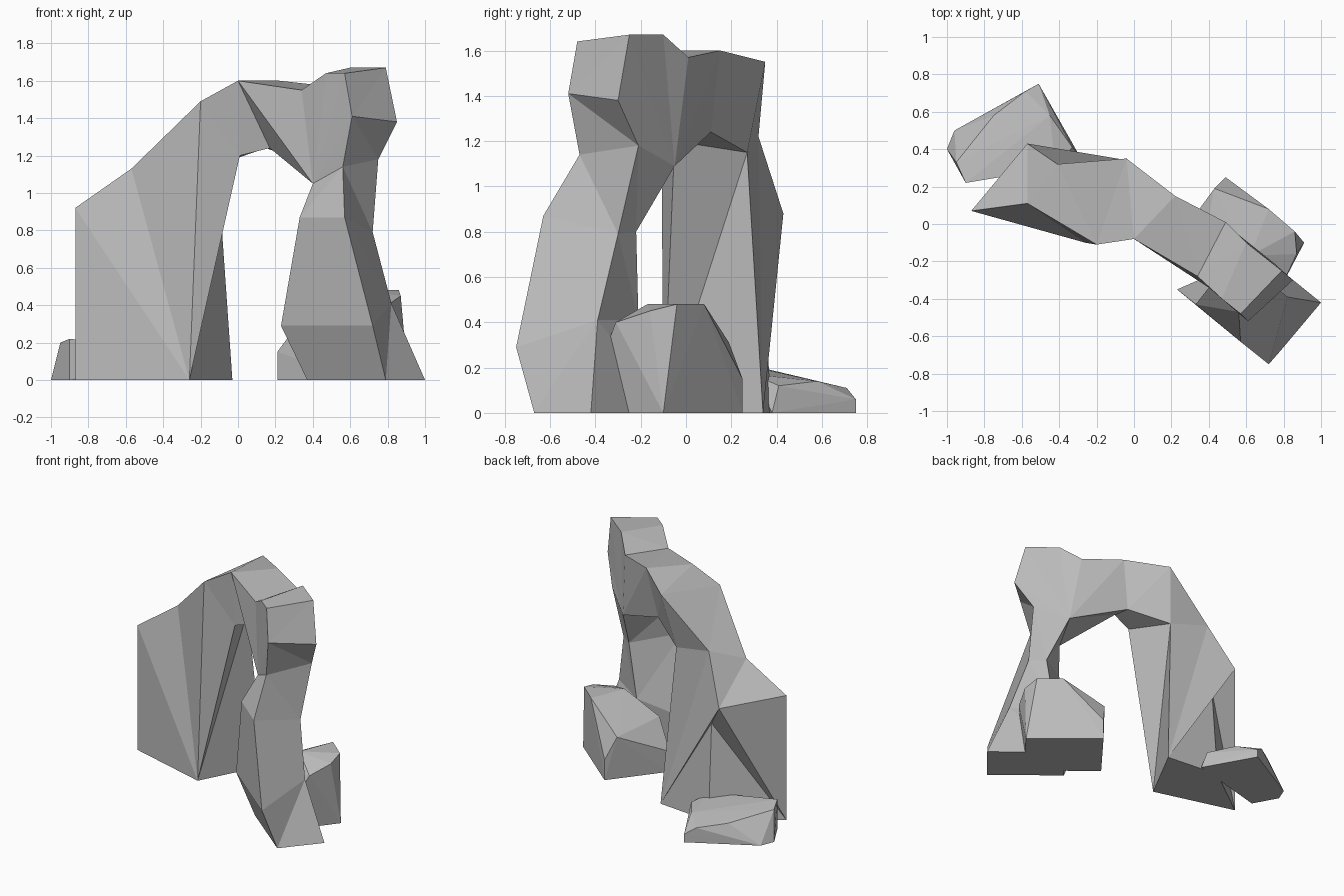
import bpy
import bmesh
from mathutils import Vector

# Remove the default cube only
default_cube = bpy.data.objects.get("Cube")
if default_cube:
    bpy.data.objects.remove(default_cube, do_unlink=True)

# Single stone colour
stone_grey = (0.5, 0.5, 0.5, 1.0)
stone = bpy.data.materials.new("stone_grey")
stone.use_nodes = True
stone.diffuse_color = stone_grey
for node in stone.node_tree.nodes:
    if node.type == "BSDF_PRINCIPLED":
        node.inputs["Base Color"].default_value = stone_grey
        node.inputs["Roughness"].default_value = 1.0


def point(hundredths):
    """Turn a point in hundredths of a unit into a vector."""
    return Vector(hundredths) / 100


def finish(bm, name):
    """Clean the mesh, make it an object and colour it."""
    bmesh.ops.recalc_face_normals(bm, faces=bm.faces[:])
    mesh = bpy.data.meshes.new(name)
    bm.to_mesh(mesh)
    bm.free()
    mesh.materials.append(stone)
    rock = bpy.data.objects.new(name, mesh)
    bpy.context.collection.objects.link(rock)
    return rock


def loft_rock(name, sections):
    """Skin a chain of four-cornered sections; same keeps the last corner."""
    bm = bmesh.new()
    rings, previous = [], [None] * 4
    for section in sections:
        ring = []
        for corner, last in zip(section, previous):
            ring.append(last if corner is same else bm.verts.new(point(corner)))
        rings.append(ring)
        previous = ring
    for lower, upper in zip(rings, rings[1:]):
        for side in range(4):
            after = (side + 1) % 4
            loop = (lower[side], lower[after], upper[after], upper[side])
            corners = list(dict.fromkeys(loop))
            if len(corners) > 2 and not bm.faces.get(corners):
                bm.faces.new(corners)
    bm.faces.new(rings[0])
    bm.faces.new(rings[-1])
    bmesh.ops.triangulate(bm, faces=bm.faces[:], quad_method="SHORT_EDGE")
    bmesh.ops.dissolve_limit(bm, angle_limit=0.02,
                             verts=bm.verts[:], edges=bm.edges[:])
    return finish(bm, name)


def boulder(name, corners):
    """Wrap a faceted boulder around a few corner points."""
    bm = bmesh.new()
    for corner in corners:
        bm.verts.new(point(corner))
    hull = bmesh.ops.convex_hull(bm, input=bm.verts[:])
    unused = [v for v in hull["geom_interior"] if isinstance(v, bmesh.types.BMVert)]
    bmesh.ops.delete(bm, geom=unused, context="VERTS")
    return finish(bm, name)


same = None

# Sections run from the left foot over the crown to the right foot.
# Corner order: outer front, outer back, inner back, inner front.
left_pillar = [
    ((79, -67, 0), (100, -42, 0), (58, -8, 0), (37, -33, 0)),
    ((72, -75, 29), (82, -39, 41), (55, -21, 41), (23, -35, 29)),
    ((57, -63, 87), (72, -30, 79), (62, -22, 80), (33, -43, 87)),
    ((56, -47, 114), (75, -21, 118), (55, -5, 109), (40, -34, 105)),
]
crown = [
    ((61, -52, 141), (85, -30, 138), same, same),
    ((57, -48, 164), (79, -25, 167), same, same),
    ((47, -40, 164), (60, -10, 167), same, same),
    ((34, -28, 155), (49, 1, 157), same, same),
    ((0, -8, 160), (22, 15, 160), same, same),
    (same, same, (15, 11, 124), (17, -1, 124)),
]
right_pillar = [
    ((-20, -11, 149), (-4, 35, 155), (-11, 27, 115), (1, -5, 120)),
    (same, same, same, (-26, -10, 0)),
    ((-57, 11, 113), (-41, 32, 122), (-3, 34, 0), same),
    ((-87, 7, 92), (-57, 43, 88), same, same),
    ((-87, 7, 0), same, same, same),
    (same, (-44, 33, 70), same, same),
    (same, (-45, 38, 0), same, same),
]
loft_rock("rock_arch", left_pillar + crown + right_pillar)

# Tall boulder behind the left foot
boulder("left_boulder", [
    (91, -10, 0), (49, 25, 0), (21, -11, 0), (63, -46, 0),
    (49, 25, 15), (43, 19, 31), (21, -11, 15), (35, -19, 34),
    (86, -4, 48), (87, -16, 45), (72, 8, 48), (62, -17, 48),
    (80, -31, 40),
])

# Low boulder behind the right foot
boulder("right_boulder", [
    (-100, 40, 0), (-96, 50, 0), (-51, 75, 0), (-30, 38, 0),
    (-90, 22, 0), (-51, 75, 6), (-58, 71, 11), (-75, 58, 14),
    (-33, 41, 12), (-42, 30, 17), (-90, 22, 22), (-95, 33, 20),
    (-45, 58, 14),
])
